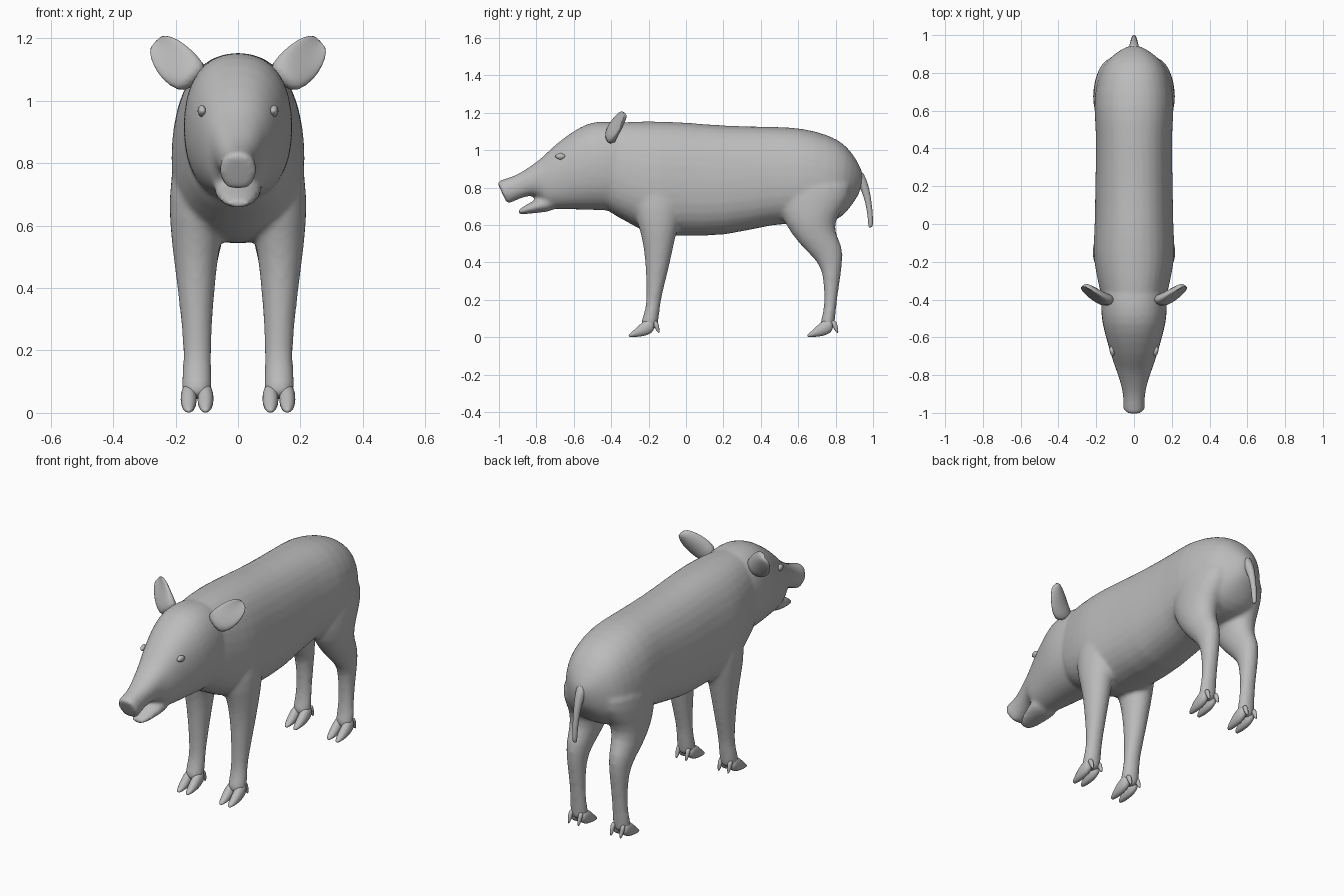
import bpy, bmesh, math
from mathutils import Vector

cube = bpy.data.objects.get("Cube")
if cube:
    bpy.data.objects.remove(cube, do_unlink=True)

hide = bpy.data.materials.new("grey hide")
hide.use_nodes = True
hide.diffuse_color = (0.5, 0.5, 0.5, 1)
hide.node_tree.nodes["Principled BSDF"].inputs["Base Color"].default_value = (0.5, 0.5, 0.5, 1)


def skin(bm, rings):
    """Bridge a list of point rings and cap both ends."""
    rows = [[bm.verts.new(p) for p in ring] for ring in rings]
    n = len(rows[0])
    for a, b in zip(rows, rows[1:]):
        for i in range(n):
            j = (i + 1) % n
            bm.faces.new((a[i], a[j], b[j], b[i]))
    bm.faces.new(rows[0])
    bm.faces.new(rows[-1])


def oval(centre, across, up, n=16, power=2.0, pear=0.0):
    """Rounded ring; pear widens the lower half."""
    ring = []
    for i in range(n):
        t = math.tau * i / n
        c, s = math.cos(t), math.sin(t)
        x = math.copysign(abs(c) ** (2 / power), c) * (1 - pear * s)
        z = math.copysign(abs(s) ** (2 / power), s)
        ring.append(centre + across * x + up * z)
    return ring


def loft(bm, sections, side=0, shift=(0, 0, 0), **shape):
    """Sections: upper (y, z), lower (y, z), half width, optional x centre."""
    rings = []
    for ty, tz, by, bz, w, *x in sections:
        xc = x[0] if x else 0
        top, bottom = Vector((xc, ty, tz)), Vector((xc, by, bz))
        ring = oval((top + bottom) / 2, Vector((w, 0, 0)), (top - bottom) / 2, **shape)
        ring = [p + Vector(shift) for p in ring]
        if side:
            ring = [Vector((p.x * side, p.y, p.z)) for p in ring]
        rings.append(ring)
    skin(bm, rings)


def finish(bm, name, subdiv=1):
    bmesh.ops.recalc_face_normals(bm, faces=bm.faces)
    mesh = bpy.data.meshes.new(name)
    bm.to_mesh(mesh)
    bm.free()
    mesh.materials.append(hide)
    obj = bpy.data.objects.new(name, mesh)
    bpy.context.collection.objects.link(obj)
    mesh.shade_smooth()
    if subdiv:
        obj.modifiers.new("round", "SUBSURF").levels = subdiv
        obj.modifiers["round"].render_levels = subdiv
    return obj


# Torso, from rump to neck
torso = [
    (.955, .86, .93, .77, .03), (.92, .94, .89, .71, .10),
    (.86, 1.03, .84, .64, .165), (.77, 1.085, .76, .60, .20),
    (.62, 1.125, .62, .60, .22), (.48, 1.13, .48, .605, .20),
    (.20, 1.135, .20, .53, .21), (0, 1.155, 0, .54, .21),
    (-.15, 1.16, -.15, .53, .222), (-.27, 1.16, -.25, .57, .205),
    (-.40, 1.15, -.38, .65, .175), (-.46, 1.14, -.44, .67, .15),
]
# Head, from neck to the slanted snout disc
head = [
    (-.28, 1.13, -.28, .67, .16), (-.38, 1.16, -.38, .67, .18),
    (-.49, 1.16, -.49, .675, .178), (-.57, 1.13, -.58, .678, .16),
    (-.70, 1.035, -.70, .68, .122), (-.76, .97, -.76, .69, .102),
    (-.81, .93, -.79, .765, .085), (-.89, .875, -.87, .748, .062),
    (-.95, .853, -.92, .725, .056), (-.995, .84, -.945, .713, .06),
    (-1.007, .832, -.955, .713, .058), (-1.01, .825, -.958, .718, .054),
]
# Lower jaw
jaw = [
    (-.70, .78, -.68, .675, .09), (-.79, .745, -.78, .665, .075),
    (-.85, .712, -.845, .658, .06), (-.89, .685, -.885, .657, .04),
    (-.90, .675, -.895, .658, .03),
]
# Legs: front edge, back edge, half width, x centre
front_leg = [
    (-.27, .85, -.02, .85, .09, .12), (-.29, .68, -.01, .68, .10, .125),
    (-.245, .57, -.05, .56, .082, .135), (-.222, .45, -.075, .44, .066, .135),
    (-.215, .33, -.10, .33, .054, .133), (-.21, .20, -.135, .20, .044, .13),
    (-.222, .13, -.142, .12, .048, .132), (-.245, .08, -.150, .06, .05, .132),
    (-.24, .05, -.16, .035, .04, .132),
]
hind_leg = [
    (.50, .86, .90, .88, .10, .11), (.48, .72, .885, .74, .10, .118),
    (.52, .61, .81, .65, .096, .125), (.60, .50, .79, .57, .078, .13),
    (.685, .42, .84, .49, .06, .132), (.73, .36, .84, .40, .05, .132),
    (.74, .22, .81, .22, .042, .13), (.735, .13, .80, .12, .047, .132),
    (.715, .08, .795, .06, .05, .132), (.72, .05, .79, .035, .04, .132),
]

bm = bmesh.new()
loft(bm, torso, power=2.4, pear=.09)
loft(bm, head, power=2.3)
loft(bm, jaw)
for side in (1, -1):
    loft(bm, front_leg, side)
    loft(bm, hind_leg, side)
body = finish(bm, "body")
# Fuse the lofts into one continuous skin
fuse = body.modifiers.new("fuse", "REMESH")
fuse.mode = "VOXEL"
fuse.voxel_size = 0.011
fuse.use_smooth_shade = True
relax = body.modifiers.new("relax", "SMOOTH")
relax.factor = 0.5
relax.iterations = 8

# Cloven hooves and dewclaws, reused for front and hind feet
toe = [
    (-.17, .10, -.165, .035, .022), (-.215, .10, -.20, .008, .028),
    (-.255, .062, -.25, 0, .027), (-.29, .028, -.285, 0, .018),
    (-.31, .010, -.305, 0, .008),
]
claw = [
    (-.185, .095, -.15, .09, .012), (-.175, .06, -.142, .055, .014),
    (-.15, .02, -.138, .018, .004),
]
for label, y in (("front", 0), ("hind", .955)):
    for side, word in ((1, "left"), (-1, "right")):
        bm = bmesh.new()
        for offset in (-.027, .027):
            loft(bm, toe, side, (.131 + offset, y, 0), n=10)
            loft(bm, claw, side, (.131 + offset * 1.1, y, 0), n=8)
        finish(bm, f"{label}_{word}_hoof")

# Ears: cupped leaf shapes leaning out and back
ear = [
    ((.13, -.41, 1.06), .055, .04), ((.175, -.40, 1.095), .07, .032),
    ((.215, -.375, 1.135), .068, .022), ((.248, -.35, 1.172), .052, .015),
    ((.268, -.335, 1.193), .025, .009),
]
for side, word in ((1, "left"), (-1, "right")):
    bm = bmesh.new()
    rings = []
    for k, (centre, width, thick) in enumerate(ear):
        across = Vector((.68, .08, -.72)) * width
        depth = Vector((-.45, .85, -.1)).normalized()
        ring = oval(Vector(centre), across, depth * thick, n=12)
        # Push the middle of the leaf backward to cup it
        for i, p in enumerate(ring):
            cup = 1 - abs(math.cos(math.tau * i / 12)) ** 2
            p += depth * cup * .018 * min(k, 2) / 2
            p.x *= side
        rings.append(ring)
    skin(bm, rings)
    finish(bm, f"{word}_ear")

# Eyes: almond ball with an upper lid rim
for side, word in ((1, "left"), (-1, "right")):
    bm = bmesh.new()
    bmesh.ops.create_uvsphere(bm, u_segments=14, v_segments=8, radius=1)
    for v in bm.verts:
        x, y, z = v.co
        v.co = (side * (.116 + .013 * x - .12 * .028 * -y), -.672 + .028 * y,
                .967 + .019 * z * (1 - .4 * abs(y)))
    finish(bm, f"{word}_eye", 0)

# Tail
tail_path = [(.90, .90, .035), (.945, .83, .026), (.968, .76, .019),
             (.983, .68, .015), (.988, .60, .014), (.987, .585, .009)]
bm = bmesh.new()
skin(bm, [oval(Vector((0, y, z)), Vector((r, 0, 0)), Vector((0, r, r * .3)), n=10)
          for y, z, r in tail_path])
finish(bm, "tail")
